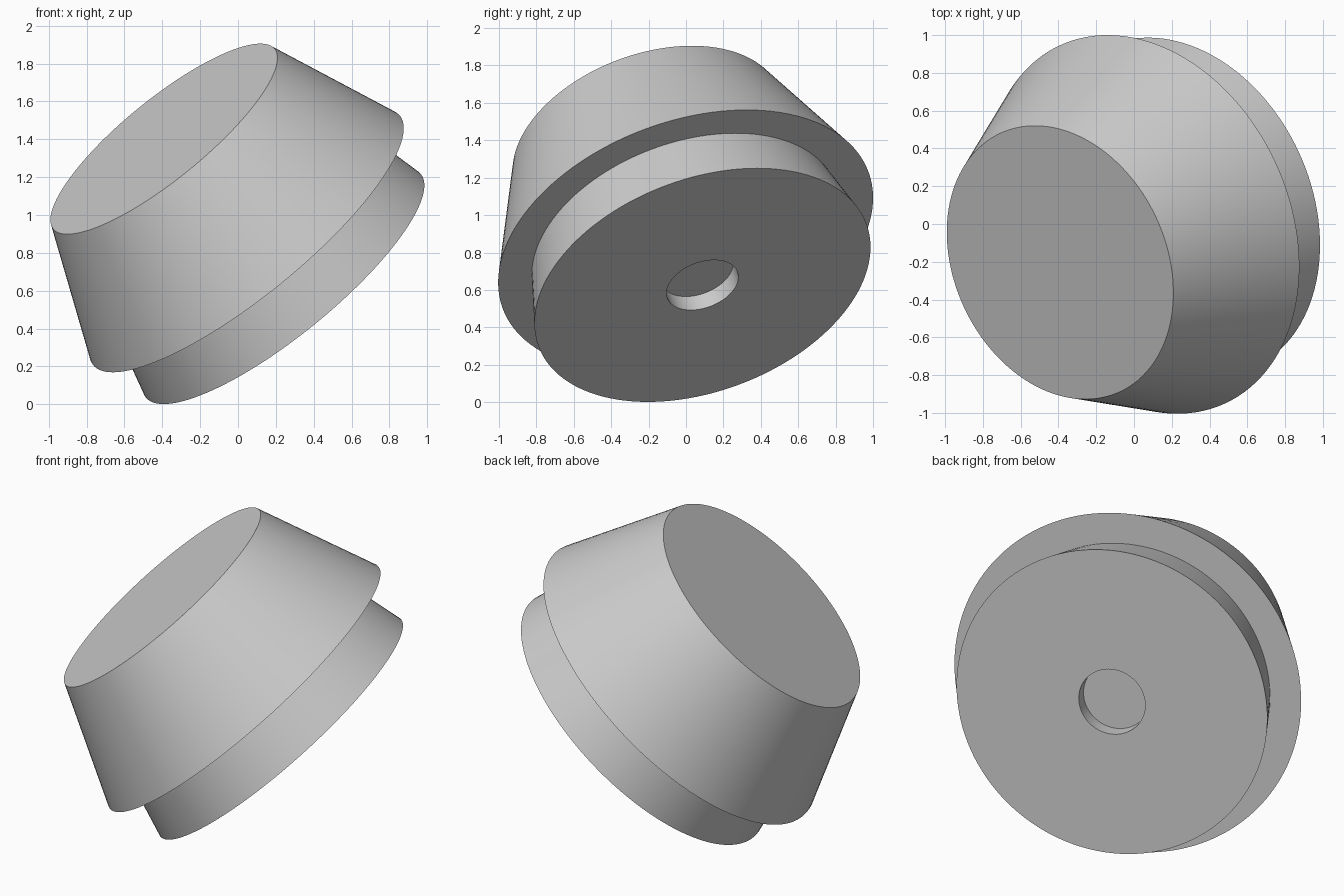
import bpy, bmesh, math
from mathutils import Vector

cube = bpy.data.objects.get("Cube")
if cube:
    bpy.data.objects.remove(cube, do_unlink=True)

# Single grey material
grey = bpy.data.materials.new("plain grey")
grey.use_nodes = True
colour = (0.6, 0.6, 0.6, 1)
grey.diffuse_color = colour
grey.node_tree.nodes["Principled BSDF"].inputs["Base Color"].default_value = colour

SEGMENTS = 128
AXIS = Vector((-0.606, -0.28, 0.745)).normalized()
BASE = Vector((0.24, 0.088, 0.626))


def lathe(name, profile):
    """Turn a (radius, height) profile about z, closing both ends with flat caps."""
    bm = bmesh.new()
    rings = []
    for radius, height in profile:
        angles = [math.tau * i / SEGMENTS for i in range(SEGMENTS)]
        rings.append([bm.verts.new((radius * math.cos(a), radius * math.sin(a), height))
                      for a in angles])
    for low, high in zip(rings, rings[1:]):
        for i in range(SEGMENTS):
            j = (i + 1) % SEGMENTS
            bm.faces.new((low[i], low[j], high[j], high[i]))
    bm.faces.new(rings[0][::-1])
    bm.faces.new(rings[-1])
    bmesh.ops.recalc_face_normals(bm, faces=bm.faces)
    mesh = bpy.data.meshes.new(name)
    bm.to_mesh(mesh)
    bm.free()
    mesh.materials.append(grey)
    obj = bpy.data.objects.new(name, mesh)
    bpy.context.collection.objects.link(obj)
    return obj


# Recessed socket, flared foot, overhanging flat rim, tapered body and flat top
knob = lathe("tapered_knob", [
    (0.2, 0.097), (0.2, 0),
    (0.936, 0), (0.857, 0.322),
    (1.044, 0.322), (0.754, 1.042),
])

# Lean the whole turned part onto its foot edge
knob.rotation_mode = 'QUATERNION'
knob.rotation_quaternion = AXIS.to_track_quat('Z', 'Y')
knob.location = BASE

# Smooth walls with crisp rims
bpy.ops.object.select_all(action='DESELECT')
knob.select_set(True)
bpy.context.view_layer.objects.active = knob
bpy.ops.object.shade_smooth_by_angle(angle=math.radians(30))
